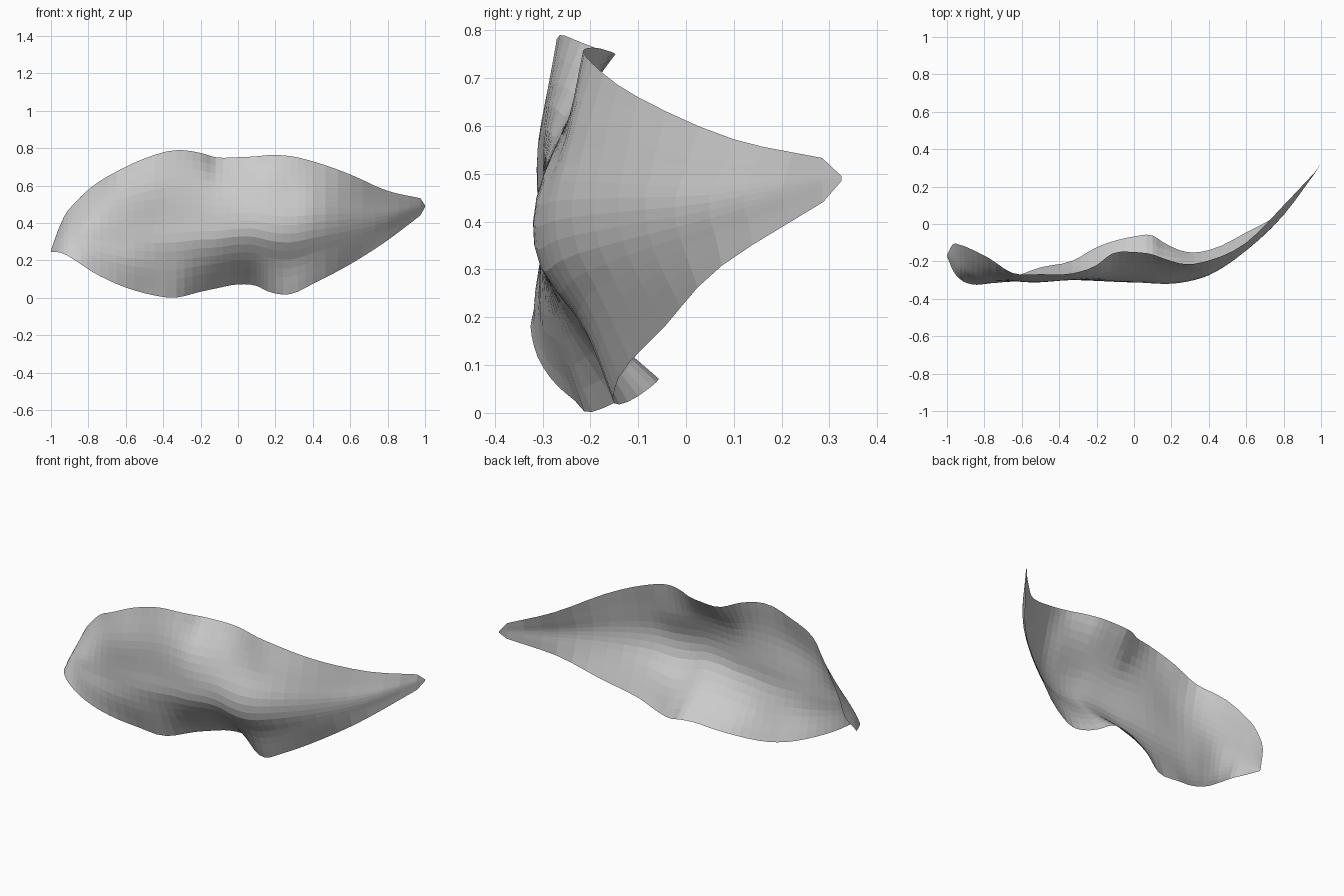
import bpy, bmesh

# Rim of the curled sheet: x, top y, top z, bottom y, bottom z
RIM = [
    (-1.0, -.165, .255, -.17, .245), (-.97, -.11, .34, -.245, .245),
    (-.93, -.112, .435, -.295, .235), (-.87, -.135, .51, -.322, .20),
    (-.78, -.18, .595, -.318, .14), (-.65, -.262, .675, -.285, .075),
    (-.5, -.268, .745, -.232, .025), (-.33, -.264, .79, -.197, .002),
    (-.2, -.22, .775, -.125, .033), (-.12, -.16, .752, -.095, .05),
    (0, -.15, .752, -.067, .072), (.1, -.163, .757, -.062, .064),
    (.16, -.185, .763, -.10, .035), (.28, -.215, .758, -.15, .02),
    (.4, -.195, .73, -.14, .075), (.6, -.10, .66, -.045, .18),
    (.8, .10, .572, .075, .308), (.975, .285, .533, .287, .441),
    (1.0, .325, .495, .325, .485),
]
# Depth of the belly: x, then y at 1/4, 3/8, 1/2 and 3/4 of the height
BELLY = [
    (-1.0, -.17, -.17, -.17, -.165), (-.95, -.25, -.235, -.215, -.165),
    (-.87, -.297, -.285, -.27, -.21), (-.65, -.308, -.305, -.305, -.298),
    (-.33, -.27, -.298, -.298, -.297), (0, -.25, -.304, -.312, -.264),
    (.25, -.23, -.297, -.314, -.255), (.4, -.212, -.258, -.274, -.24),
    (.6, -.108, -.132, -.142, -.125), (.8, .06, .05, .048, .073),
    (.975, .285, .284, .283, .284), (1.0, .325, .325, .325, .325),
]
ROWS, SPLIT = 16, 3


def spline(rows, x):
    """Smooth curve through rows of (x, values...), evaluated at x."""
    n = len(rows)
    i = 0
    while i < n - 2 and x > rows[i + 1][0]:
        i += 1
    a, b = rows[i], rows[i + 1]
    p, q = rows[max(i - 1, 0)], rows[min(i + 2, n - 1)]
    h = b[0] - a[0]
    t = (x - a[0]) / h
    out = []

    def tangent(k, lo, mid, hi):
        # ends, and the corner where the blunt tip starts, stay straight
        if lo is mid or mid is hi or mid[0] == .975:
            return (b[k] - a[k]) / h
        s0 = (mid[k] - lo[k]) / (mid[0] - lo[0])
        s1 = (hi[k] - mid[k]) / (hi[0] - mid[0])
        w0, w1 = hi[0] - mid[0], mid[0] - lo[0]
        return (s0 * w0 + s1 * w1) / (w0 + w1)

    for k in range(1, len(a)):
        m0, m1 = tangent(k, p, a, b) * h, tangent(k, a, b, q) * h
        d = b[k] - a[k]
        out.append(a[k] + m0 * t + (3 * d - 2 * m0 - m1) * t * t
                   + (m0 + m1 - 2 * d) * t ** 3)
    return out


# Column positions: each rim interval split evenly
xs = [a[0] + (b[0] - a[0]) * s / SPLIT
      for a, b in zip(RIM, RIM[1:]) for s in range(SPLIT)] + [1.0]

# Loft the cross-sections into one open sheet
bm = bmesh.new()
columns = []
for x in xs:
    ty, tz, by, bz = spline(RIM, x)
    low, hinge, mid, high = spline(BELLY, x)
    section = [(0, by), (.25, low), (.375, hinge), (.5, mid),
               (.75, high), (1, ty)]
    columns.append([bm.verts.new((x, spline(section, j / ROWS)[0],
                                  bz + (tz - bz) * j / ROWS))
                    for j in range(ROWS + 1)])
for c, d in zip(columns, columns[1:]):
    for j in range(ROWS):
        bm.faces.new((c[j], d[j], d[j + 1], c[j + 1]))
mesh = bpy.data.meshes.new("curled_leaf")
bm.to_mesh(mesh)
bm.free()
leaf = bpy.data.objects.new("curled_leaf", mesh)
bpy.context.collection.objects.link(leaf)
